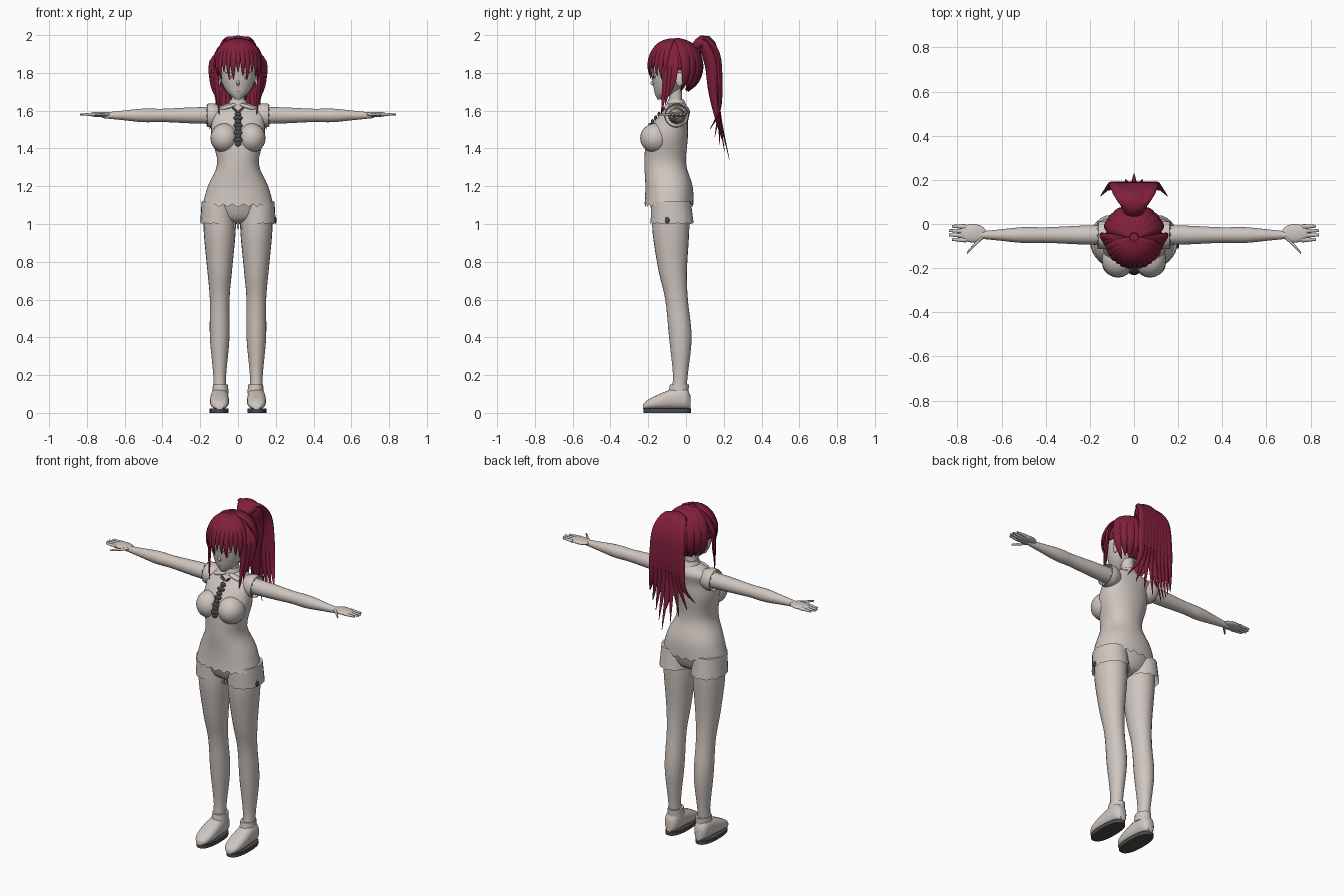
import bpy, bmesh, math
from mathutils import Vector, Matrix

cube = bpy.data.objects.get("Cube")
if cube:
    bpy.data.objects.remove(cube, do_unlink=True)


def material(name, *rgb):
    mat = bpy.data.materials.new(name)
    mat.use_nodes = True
    mat.diffuse_color = (*rgb, 1)
    shader = next(node for node in mat.node_tree.nodes if node.type == 'BSDF_PRINCIPLED')
    shader.inputs["Base Color"].default_value = (*rgb, 1)
    return mat


PALE = material("pale_grey", .62, .56, .52)
HAIR = material("crimson", .22, .014, .045)
DARK = material("charcoal", .07, .07, .07)
IRIS = material("iris_red", .45, .12, .1)
WHITE = material("eye_white", .8, .75, .72)
X, Y, Z = Matrix.Identity(3)


def finish(name, bm, mat):
    """Turn a bmesh into a smooth shaded object that keeps its sharp edges."""
    bmesh.ops.recalc_face_normals(bm, faces=bm.faces)
    mesh = bpy.data.meshes.new(name)
    bm.to_mesh(mesh)
    bm.free()
    mesh.materials.append(mat)
    mesh.shade_smooth()
    mesh.set_sharp_from_angle(angle=math.radians(45))
    part = bpy.data.objects.new(name, mesh)
    bpy.context.collection.objects.link(part)
    return part


def smooth_rows(rows, steps=4):
    """Catmull-Rom interpolation of number rows."""
    result = []
    last = len(rows) - 1
    for index in range(last):
        near = [rows[min(max(index + shift, 0), last)] for shift in (-1, 0, 1, 2)]
        for step in range(steps):
            t = step / steps
            result.append([b + t / 2 * (c - a + t * (2 * a - 5 * b + 4 * c - d + t * (3 * (b - c) + d - a)))
                           for a, b, c, d in zip(*near)])
    return result + [rows[-1]]


def power_of(value, exponent):
    return math.copysign(abs(value) ** exponent, value)


def loft(name, rings, mat, side=X, axis=None, count=24, power=2, fringe=0):
    """Skin rings given as x, y, z, radius along side, other radius."""
    bm = bmesh.new()
    centres = [Vector(ring[:3]) for ring in rings]
    loops = []
    for index, (centre, ring) in enumerate(zip(centres, rings)):
        ahead = centres[min(index + 1, len(rings) - 1)]
        behind = centres[max(index - 1, 0)]
        along = axis or (ahead - behind).normalized()
        out = along.cross(side).normalized()
        width, depth = (max(radius, .001) for radius in ring[3:])
        loop = []
        for corner in range(count):
            angle = math.tau * corner / count
            point = (centre + side * width * power_of(math.cos(angle), 2 / power)
                     + out * depth * power_of(math.sin(angle), 2 / power))
            if index == 0:
                point += along * fringe * (corner % 2)
            loop.append(bm.verts.new(point))
        loops.append(loop)
    for lower, upper in zip(loops, loops[1:]):
        for corner in range(count):
            bm.faces.new((lower[corner - 1], lower[corner], upper[corner], upper[corner - 1]))
    if not fringe:
        bm.faces.new(loops[0])
    bm.faces.new(loops[-1])
    return finish(name, bm, mat)


def column(name, rows, x=0, ratio=1, **options):
    """Upright part from rows of height, y centre and half width."""
    rings = [(x, y, z, width, width * ratio) for z, y, width in smooth_rows(rows)]
    loft(name, rings, PALE, axis=Z, **options)


def limb(name, rows, sign, **options):
    """Sideways part from rows of distance and radius."""
    rings = [(sign * x, -.05, 1.575, radius, radius) for x, radius in smooth_rows(rows)]
    loft(name, rings, PALE, side=Y, axis=X * sign, **options)


def strand(name, points, width, side=X, ratio=.5, count=10):
    """Lock of hair that swells from its root and tapers to a point."""
    path = smooth_rows(points)
    rings = []
    for index, point in enumerate(path):
        t = index / (len(path) - 1)
        radius = width * (1 - t ** 3) * min(1, .4 + 2 * t)
        rings.append((*point, radius, radius * ratio))
    loft(name, rings, HAIR, side=side.normalized(), count=count)


def ball(name, place, size, mat, turn=0, tilt=0):
    bm = bmesh.new()
    bmesh.ops.create_uvsphere(bm, u_segments=20, v_segments=12, radius=1)
    bm.transform(Matrix.Translation(place) @ Matrix.Rotation(turn, 4, 'Z')
                 @ Matrix.Rotation(tilt, 4, 'Y') @ Matrix.Diagonal((*size, 1)))
    return finish(name, bm, mat)


# Shirt with ragged hem
shirt_rows = [(0, -.09, 1.09, .19, .13), (0, -.09, 1.2, .16, .125), (0, -.11, 1.32, .11, .11),
              (0, -.1, 1.46, .14, .11), (0, -.08, 1.54, .14, .09), (0, -.05, 1.6, .14, .07),
              (0, -.05, 1.64, .05, .04)]
loft("shirt", smooth_rows(shirt_rows), PALE, axis=Z, count=48, power=2.2, fringe=.016)

# Seat of the shorts with lace
column("shorts_seat", [(1, -.08, .03), (1.03, -.08, .12), (1.13, -.08, .17)], ratio=.7)
for index in range(-2, 3):
    ball("shorts_lace", (index * .018, -.12, 1), (.006, .005, .03), PALE)
ball("shorts_side_bow", (.198, -.1, 1.02), (.006, .012, .018), DARK)

# Neck and head
column("neck", [(1.6, -.05, .045), (1.66, -.055, .035), (1.74, -.06, .04)])
column("collar_band", [(1.62, -.05, .056), (1.66, -.053, .041)])
column("head", [(1.66, -.14, .012), (1.69, -.115, .05), (1.73, -.095, .078), (1.78, -.085, .095),
                (1.85, -.08, .1), (1.95, -.07, .03)], count=32)
column("nose", [(1.73, -.165, .004), (1.745, -.175, .009), (1.77, -.165, .004)], ratio=1.5, count=10)
ball("mouth", (0, -.165, 1.703), (.011, .004, .002), DARK)

# Scalloped placket
for index in range(9):
    t = index / 8
    width = .017 + .007 * (index % 2)
    ball("placket_scallop", (0, -.222 + .08 * t * t, 1.425 + .155 * t), (width, .009, .014), DARK)

for sign, word in ((1, "left_"), (-1, "right_")):
    # Eye layers, each a little further out than the one below
    layers = (("eye_white", .023, .017, WHITE), ("iris", .012, .016, IRIS), ("pupil", .005, .008, DARK))
    for layer, (label, width, height, mat) in enumerate(layers):
        ball(word + label, (sign * .045, -.164 - .003 * layer, 1.782), (width, .004, height), mat, sign / 2)
    ball(word + "lash", (sign * .046, -.167, 1.8), (.025, .005, .003), DARK, sign / 2)
    ball(word + "ear", (sign * .103, -.035, 1.765), (.012, .022, .037), PALE, -sign / 3)

    # Bust, collar and bow
    ball(word + "bust", (sign * .072, -.163, 1.455), (.074, .08, .078), PALE)
    ball(word + "collar_flap", (sign * .05, -.095, 1.62), (.045, .02, .012), PALE, tilt=sign * .3)
    ball(word + "bow_loop", (sign * .016, -.12, 1.605), (.02, .009, .006), DARK, tilt=-sign * .7)

    # Ragged sleeve, arm and hand
    limb(word + "sleeve", [(.168, .06), (.13, .064), (.09, .05)], sign, fringe=-.012)
    limb(word + "arm", [(.1, .046), (.25, .042), (.4, .035), (.5, .036), (.62, .024), (.72, .014)], sign)
    ball(word + "palm", (sign * .73, -.042, 1.58), (.062, .042, .014), PALE)
    digits = [((.76, -.012 - .02 * index), (.825 + .012 * (index in (1, 2)), -.01 - .02 * index))
              for index in range(4)] + [((.69, -.06), (.757, -.132))]
    for start, tip in digits:
        rings = [(sign * x, y, 1.58, radius, radius * .8)
                 for (x, y), radius in ((start, .012), (tip, .006))]
        loft(word + "finger", rings, PALE, side=Y, count=10)

    # Leg under a loose leg of the shorts
    column(word + "shorts_leg", [(1, -.073, .095), (1.12, -.08, .088)], x=sign * .105, ratio=1.2,
           fringe=.006)
    column(word + "leg", [(.1, -.04, .035), (.2, -.03, .034), (.4, -.03, .052), (.6, -.05, .052),
                          (.75, -.07, .065), (.95, -.08, .084), (1.06, -.08, .085)],
           x=sign * .097, ratio=1.15)

    # Shoe from rows of y, top height and half width, on a dark sole
    sole = [(sign * .1, -.1, height, .05, .126) for height in (0, .022)]
    loft(word + "shoe_sole", sole, DARK, axis=Z, power=2.4, count=32)
    shoe_rows = [(-.228, .045, .02), (-.2, .07, .042), (-.14, .1, .05), (-.06, .13, .047),
                 (0, .13, .04), (.024, .09, .02)]
    shoe = [(sign * .098, y, top / 2 + .01, width, top / 2 - .01) for y, top, width in smooth_rows(shoe_rows)]
    loft(word + "shoe", shoe, PALE, axis=Y, power=2.5)
    column(word + "shoe_cuff", [(.1, -.04, .043), (.15, -.035, .04)], x=sign * .093, ratio=1.25)

    # Long locks framing the face
    for index in range(3):
        x, y, end = .1 + .012 * index, -.12 + .02 * index, 1.58 + .05 * index
        strand(word + "side_lock", [(sign * .06, -.07, 1.95), (sign * (x + .01), y + .02, 1.86),
                                    (sign * (x + .012), y + .01, 1.75), (sign * x, y - .01, end)],
               .026, side=X * sign + Y * 1.5)

# Hair cap, opened around the face and ears
bm = bmesh.new()
bmesh.ops.create_uvsphere(bm, u_segments=48, v_segments=32, radius=1)
bm.transform(Matrix.Translation((0, -.06, 1.83)) @ Matrix.Diagonal((.128, .132, .15, 1)))
opening = [vert for vert in bm.verts if vert.co.z < 1.7 or (vert.co.y < 0 and vert.co.z < 1.81)
           or (vert.co.y < -.09 and vert.co.z < 1.87)]
bmesh.ops.delete(bm, geom=opening, context='VERTS')
shell = finish("hair_cap", bm, HAIR).modifiers.new("thickness", 'SOLIDIFY')
shell.thickness = .012


def skull_lock(name, turn, low, width):
    """Lock that follows the skull from the crown down to an elevation in degrees."""
    points = []
    for step in range(6):
        t = step / 5
        lift = math.radians(82 + (low - 82) * t)
        reach = (.13 + .004 * t) * math.cos(lift)
        points.append((reach * math.sin(turn), -.06 - reach * 1.05 * math.cos(turn),
                       1.83 + .15 * math.sin(lift)))
    strand(name, points, width, side=X * math.cos(turn) + Y * math.sin(turn))


# Fringe in front, points at the nape
for index in range(-6, 7):
    skull_lock("fringe_lock", index / 5, -10 - 8 * (index % 3), .022)
for index in range(-4, 5):
    skull_lock("nape_lock", math.pi + index * .28, -60 + 6 * (index % 2), .034)

# Ponytail: tie, full core and a fan of loose strands
ball("hair_tie", (0, .062, 1.93), (.035, .03, .035), HAIR)
strand("ponytail_core", [(0, .04, 1.93), (0, .1, 1.96), (0, .14, 1.85), (0, .15, 1.68), (0, .19, 1.45)],
       .08, ratio=.6, count=24)
for index in range(-4, 5):
    x, spread = index * .038, abs(index)
    y, end = .23 - .026 * spread, 1.34 + .04 * spread
    strand("ponytail_strand", [(x * .1, .05, 1.94), (x * .3, .1, 1.98), (x * .5, .165, 1.9),
                               (x * .6, .18, 1.75), (x * .7, .175, 1.6), (x, y, end)], .034)
